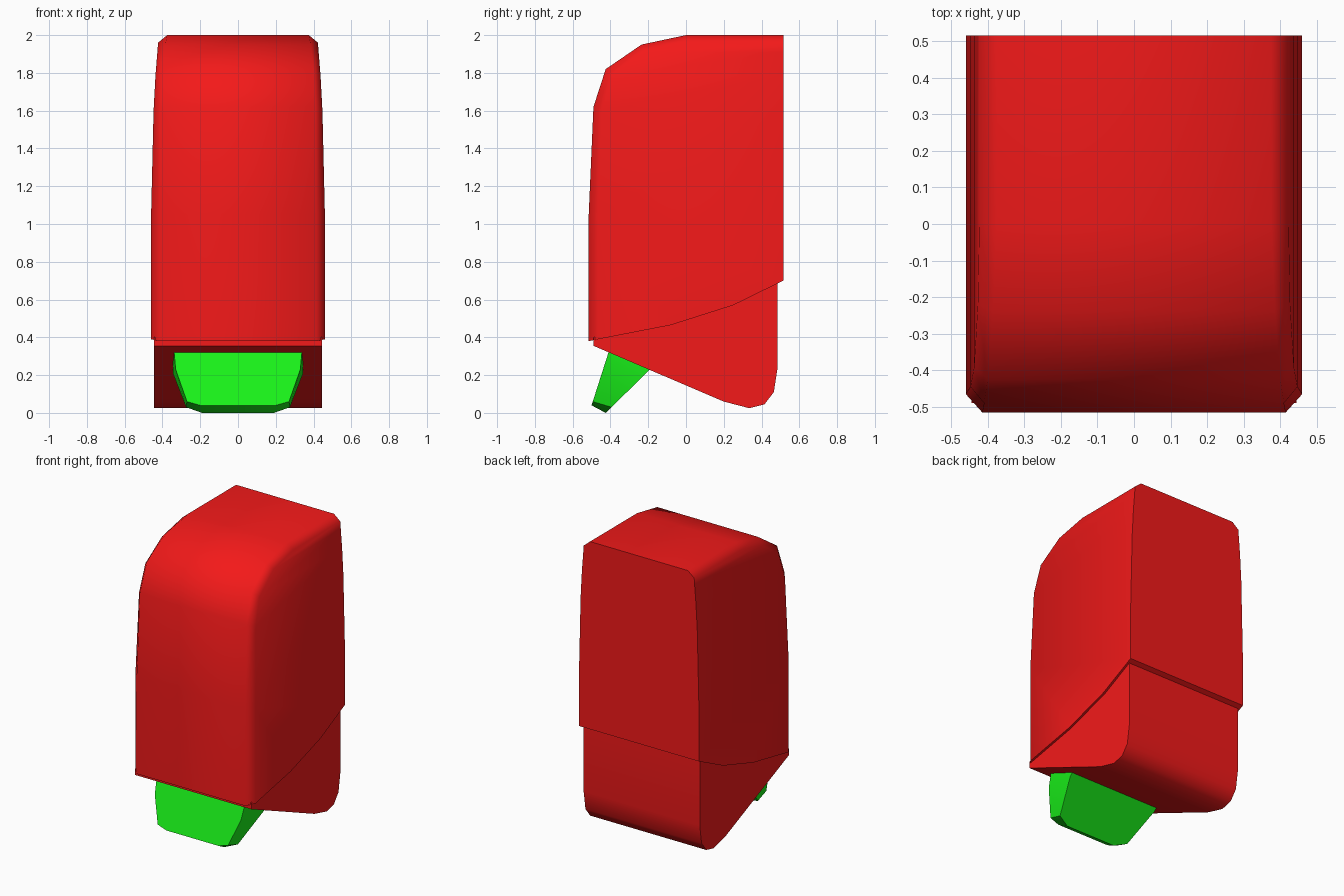
import bpy, bmesh, math

if "Cube" in bpy.data.objects:
    bpy.data.objects.remove(bpy.data.objects["Cube"])


def material(name, color):
    m = bpy.data.materials.new(name)
    m.diffuse_color = color
    m.use_nodes = True
    m.node_tree.nodes["Principled BSDF"].inputs["Base Color"].default_value = m.diffuse_color
    return m


RED = material("red", (0.9, 0.01, 0.01, 1))
GREEN = material("green", (0.01, 0.9, 0.01, 1))


def finish(name, faces, mat, angle):
    """Turn a list of faces (point lists) into a welded, smooth-shaded object."""
    bm = bmesh.new()
    for pts in faces:
        bm.faces.new([bm.verts.new(p) for p in pts])
    bmesh.ops.remove_doubles(bm, verts=bm.verts, dist=0.0005)
    bmesh.ops.recalc_face_normals(bm, faces=bm.faces)
    mesh = bpy.data.meshes.new(name)
    bm.to_mesh(mesh)
    bm.free()
    obj = bpy.data.objects.new(name, mesh)
    bpy.context.collection.objects.link(obj)
    mesh.materials.append(mat)
    bpy.ops.object.select_all(action='DESELECT')
    obj.select_set(True)
    bpy.context.view_layer.objects.active = obj
    bpy.ops.object.shade_smooth_by_angle(angle=math.radians(angle))
    return obj


def flip(pts):
    return [(-x, y, z) for x, y, z in pts]


def across(a, b):
    """Face spanning the width between two edge points."""
    return [a, b, *flip([b, a])]


# Upper shell: rim runs up the front and over the top, side is the chamfered edge
BACK = 0.515
rim = [(0.415, -0.515, 0.38), (0.415, -0.515, 1.05), (0.41, -0.49, 1.62),
       (0.40, -0.425, 1.82), (0.385, -0.235, 1.95), (0.375, 0, 2.0), (0.375, BACK, 2.0)]
side = [(0.46, -0.465, 0.39), (0.46, -0.465, 1.05), (0.447, -0.445, 1.60),
        (0.437, -0.39, 1.785), (0.427, -0.22, 1.91), (0.423, 0, 1.96), (0.423, BACK, 1.96)]
hem = [side[0], (0.46, -0.08, 0.465), (0.46, 0.25, 0.57), (0.46, BACK, 0.70)]
rear = [(x, BACK, z) for x, y, z in side[1:6]]

half = [[rim[i], rim[i + 1], side[i + 1], side[i]] for i in range(6)]      # chamfer
half += [[side[i], side[i + 1], rear[i], rear[i - 1]] for i in range(1, 5)]  # curved side
half.append(hem + [rear[0], side[1]])                                       # flat side
faces = half + [flip(f) for f in half]
faces += [across(rim[i], rim[i + 1]) for i in range(6)]
faces += [across(hem[i], hem[i + 1]) for i in range(3)]
faces.append(across(rim[0], side[0]))
back_edge = [hem[-1]] + rear + [rim[-1]]
faces.append(back_edge + flip(back_edge[::-1]))
finish("upper_shell", faces, RED, 50)

# Lower body: side profile extruded across the width
profile = [(-0.49, 0.40), (-0.49, 0.355), (0.20, 0.06), (0.335, 0.025), (0.415, 0.045),
           (0.465, 0.11), (0.485, 0.24), (0.485, 0.72), (0.25, 0.62), (-0.08, 0.51)]
edge = [(0.445, y, z) for y, z in profile]
faces = [edge, flip(edge)]
faces += [across(edge[i - 1], edge[i]) for i in range(len(edge))]
finish("lower_body", faces, RED, 50)

# Spout: rounded tongue lofted between its sloping front and back planes
front = [(x, -0.5 + (z - 0.04) * 0.32, z)
         for x, z in [(0.345, 0.40), (0.33, 0.23), (0.27, 0.06), (0.20, 0.04)]]
back = [(x, -0.42 + (z - 0.005) * 1.02, z)
        for x, z in [(0.35, 0.40), (0.345, 0.21), (0.275, 0.03), (0.19, 0.0)]]
half = [[front[i], front[i + 1], back[i + 1], back[i]] for i in range(3)]
faces = half + [flip(f) for f in half]
faces += [across(front[0], back[0]), across(front[3], back[3])]
faces += [f + flip(f[::-1]) for f in (front, back)]
finish("spout", faces, GREEN, 50)
